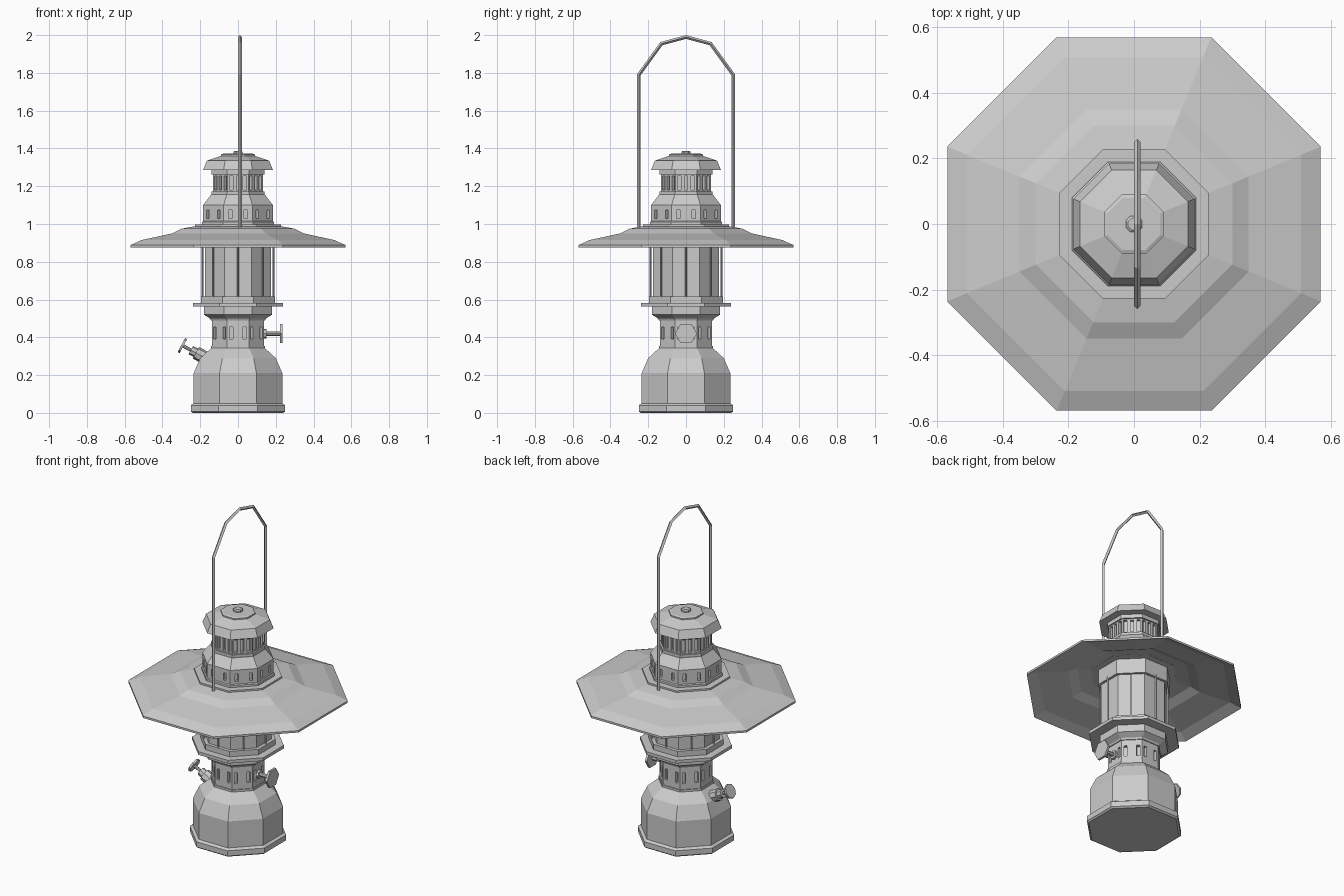
import bpy, bmesh, math
from mathutils import Vector, Matrix

if "Cube" in bpy.data.objects:
    bpy.data.objects.remove(bpy.data.objects["Cube"], do_unlink=True)

grey = bpy.data.materials.new("light_grey")
grey.use_nodes = True
colour = (0.6, 0.6, 0.6, 1)
grey.diffuse_color = colour
grey.node_tree.nodes["Principled BSDF"].inputs["Base Color"].default_value = colour


def finish(name, bm):
    bmesh.ops.recalc_face_normals(bm, faces=bm.faces)
    mesh = bpy.data.meshes.new(name)
    bm.to_mesh(mesh)
    bm.free()
    mesh.materials.append(grey)
    ob = bpy.data.objects.new(name, mesh)
    bpy.context.collection.objects.link(ob)
    return ob


def lathe(name, profile, closed=False, sides=8):
    """Turn (flat-to-centre radius, height) pairs into an eight-sided solid."""
    bm = bmesh.new()
    rings = []
    for r, z in profile:
        r /= math.cos(math.pi / sides)
        angles = [(i + 0.5) * math.tau / sides for i in range(sides)]
        rings.append([bm.verts.new((r * math.cos(a), r * math.sin(a), z)) for a in angles])
    pairs = list(zip(rings, rings[1:]))
    if closed:
        pairs.append((rings[-1], rings[0]))
    else:
        bm.faces.new(rings[0])
        bm.faces.new(rings[-1])
    for a, b in pairs:
        for i in range(sides):
            j = (i + 1) % sides
            bm.faces.new((a[i], a[j], b[j], b[i]))
    return finish(name, bm)


def rod(bm, start, end, radius, sides, end_radius=None):
    start, end = Vector(start), Vector(end)
    axis = end - start
    place = Matrix.Translation((start + end) / 2) @ axis.to_track_quat('Z', 'Y').to_matrix().to_4x4()
    bmesh.ops.create_cone(bm, cap_ends=True, segments=sides, radius1=radius,
                          radius2=end_radius or radius, depth=axis.length, matrix=place)


def cut_slots(ob, radius, low, high, offsets, width=0.018, depth=0.018):
    """Recess upright slots into each of the eight sides."""
    bm = bmesh.new()
    for i in range(8):
        for off in offsets:
            place = (Matrix.Rotation(i * math.tau / 8, 4, 'Z')
                     @ Matrix.Translation((radius, off, (low + high) / 2))
                     @ Matrix.Diagonal((depth * 2, width, high - low, 1)))
            bmesh.ops.create_cube(bm, size=1, matrix=place)
    cutter = finish("slot_cutter", bm)
    cutter.hide_render = True
    mod = ob.modifiers.new("slots", 'BOOLEAN')
    mod.operation = 'DIFFERENCE'
    mod.solver = 'EXACT'
    mod.object = cutter
    deps = bpy.context.evaluated_depsgraph_get()
    ob_mesh = bpy.data.meshes.new_from_object(ob.evaluated_get(deps))
    ob.modifiers.clear()
    ob.data = ob_mesh
    bpy.data.objects.remove(cutter, do_unlink=True)


# Fuel tank and burner neck
lathe("base_rim", [(0.24, 0), (0.25, 0.008), (0.25, 0.04), (0.235, 0.05)])
lathe("fuel_tank", [(0.235, 0.04), (0.235, 0.21), (0.2, 0.29), (0.14, 0.345)])
neck = lathe("burner_neck", [(0.138, 0.34), (0.138, 0.5)])
cut_slots(neck, 0.138, 0.39, 0.455, (-0.035, 0.035))
lathe("neck_lower_band", [(0.143, 0.34), (0.143, 0.355)])
lathe("neck_collar", [(0.143, 0.49), (0.148, 0.5), (0.18, 0.52), (0.18, 0.57)])

# Globe, its rings and guard rods
lathe("gallery_plate", [(0.238, 0.563), (0.238, 0.582)])
lathe("globe_lower_ring", [(0.195, 0.58), (0.195, 0.615)])
lathe("globe", [(0.175, 0.61), (0.175, 0.95)])
lathe("globe_upper_ring", [(0.19, 0.885), (0.19, 0.98)])
guard = bmesh.new()
for k in range(8):
    a = k * math.tau / 8
    x, y = 0.187 * math.cos(a), 0.187 * math.sin(a)
    rod(guard, (x, y, 0.6), (x, y, 0.9), 0.005, 4)
finish("guard_rods", guard)

# Wide thin shade
top = [(0.57, 0.888), (0.51, 0.915), (0.35, 0.95), (0.3, 0.975), (0.228, 0.988)]
under = [(r, z - 0.012) for r, z in reversed(top)]
lathe("shade", top + [(0.15, 0.988), (0.15, 0.976)] + under, closed=True)
lathe("shade_collar", [(0.228, 0.975), (0.228, 0.998)])

# Vented chimney and cap
chimney = lathe("chimney", [(0.19, 0.98), (0.19, 1.01), (0.185, 1.015), (0.185, 1.1), (0.143, 1.155)])
cut_slots(chimney, 0.185, 1.03, 1.075, (-0.04, 0.04))
vent = lathe("upper_vent", [(0.132, 1.14), (0.132, 1.29)])
cut_slots(vent, 0.132, 1.18, 1.255, (-0.036, 0, 0.036))
lathe("vent_lower_band", [(0.141, 1.145), (0.141, 1.172)])
lathe("vent_upper_band", [(0.141, 1.262), (0.141, 1.295)])
lathe("cap", [(0.175, 1.285), (0.185, 1.285), (0.165, 1.335), (0.09, 1.36),
              (0.09, 1.368), (0.08, 1.372)])
lathe("cap_knob", [(0.025, 1.365), (0.025, 1.382), (0.018, 1.387)])

# Control knob on the left side
knob = bmesh.new()
rod(knob, (0.12, 0, 0.42), (0.152, 0, 0.42), 0.025, 8)
rod(knob, (0.14, 0, 0.42), (0.225, 0, 0.42), 0.012, 8)
finish("control_spindle", knob)
wheel = bmesh.new()
rod(wheel, (0.222, 0, 0.42), (0.235, 0, 0.42), 0.058, 6)
bmesh.ops.rotate(wheel, verts=wheel.verts, cent=(0.23, 0, 0.42),
                 matrix=Matrix.Rotation(math.radians(30), 3, 'X'))
finish("control_wheel", wheel)

# Angled filler valve on the right side
origin = Vector((-0.17, 0, 0.29))
along = Vector((-0.88, 0, 0.47)).normalized()
valve = bmesh.new()
for start, end, radius in ((0, 0.06, 0.035), (0.06, 0.09, 0.025),
                           (0.08, 0.14, 0.009), (0.135, 0.147, 0.042)):
    rod(valve, origin + along * start, origin + along * end, radius, 8)
finish("filler_valve", valve)

# Carrying handle: a bent square bar
half = [(0.25, 0.985), (0.25, 1.79), (0.13, 1.955), (0, 1.99)]
path = [(-y, z) for y, z in half] + [(y, z) for y, z in reversed(half[:-1])]
curve = bpy.data.curves.new("handle_path", 'CURVE')
curve.dimensions = '3D'
curve.bevel_depth = 0.01
curve.bevel_resolution = 0
curve.use_fill_caps = True
spline = curve.splines.new('POLY')
spline.points.add(len(path) - 1)
for point, (y, z) in zip(spline.points, path):
    point.co = (0.01, y, z, 1)
spline.use_smooth = False
curve.materials.append(grey)
bpy.context.collection.objects.link(bpy.data.objects.new("handle", curve))
